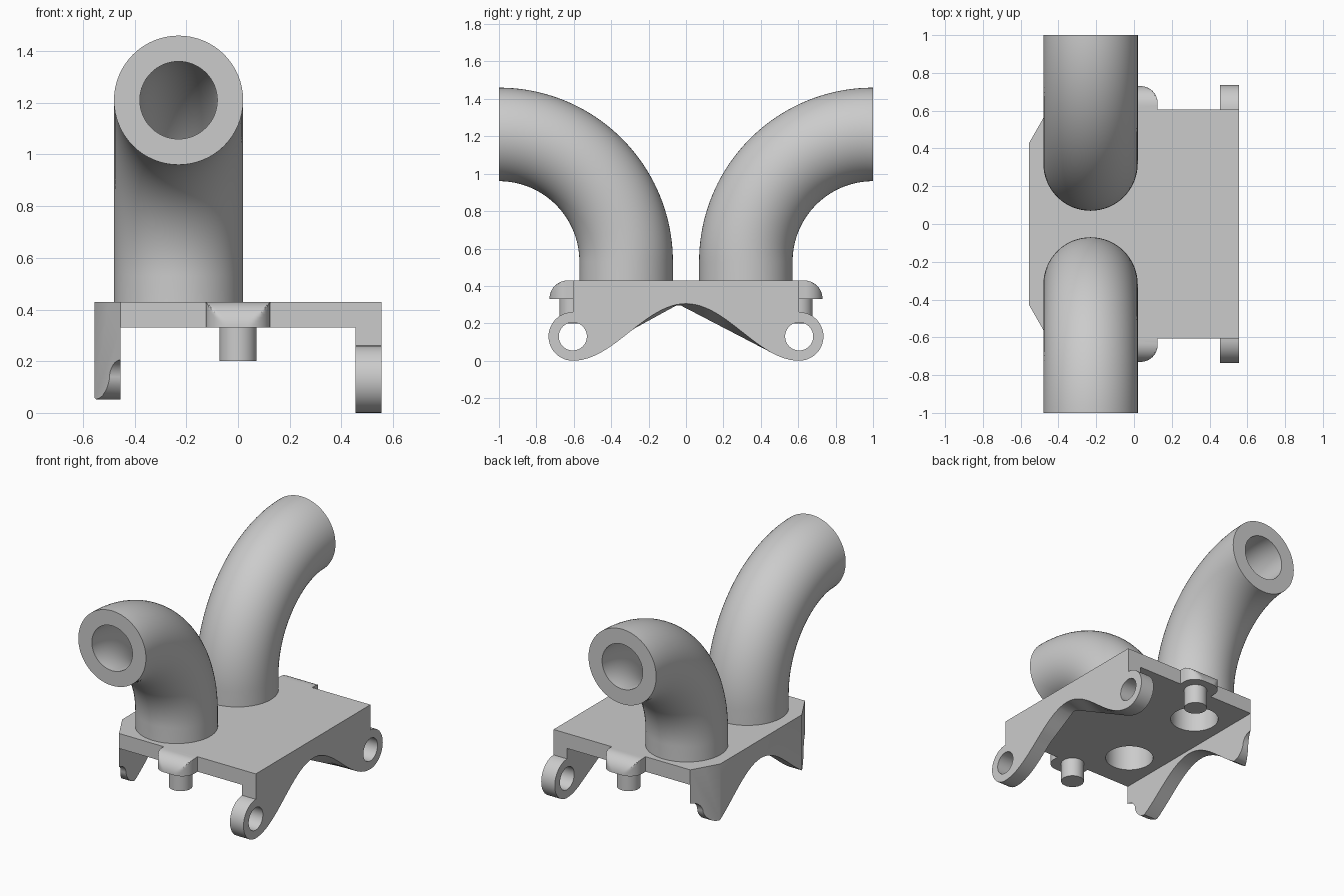
import bpy, bmesh, math
from math import sin, cos, pi

if "Cube" in bpy.data.objects:
    bpy.data.objects.remove(bpy.data.objects["Cube"])

grey = bpy.data.materials.new("light grey")
grey.diffuse_color = (0.6, 0.6, 0.6, 1)
grey.use_nodes = True
grey.node_tree.nodes["Principled BSDF"].inputs["Base Color"].default_value = grey.diffuse_color


def loft(name, rings, cyclic=False):
    """Skin a list of equal-length closed rings; cap the ends unless cyclic."""
    bm = bmesh.new()
    rows = [[bm.verts.new(p) for p in r] for r in rings]
    n = len(rows[0])
    for k in range(len(rows) if cyclic else len(rows) - 1):
        a, b = rows[k], rows[(k + 1) % len(rows)]
        for i in range(n):
            j = (i + 1) % n
            bm.faces.new((a[i], a[j], b[j], b[i]))
    if not cyclic:
        bm.faces.new(rows[0])
        bm.faces.new(rows[-1])
    bmesh.ops.recalc_face_normals(bm, faces=bm.faces[:])
    me = bpy.data.meshes.new(name)
    bm.to_mesh(me)
    bm.free()
    me.materials.append(grey)
    ob = bpy.data.objects.new(name, me)
    bpy.context.collection.objects.link(ob)
    return ob


def activate(ob):
    bpy.ops.object.select_all(action='DESELECT')
    ob.select_set(True)
    bpy.context.view_layer.objects.active = ob


def boolean(ob, other, op):
    """Apply a boolean and discard the helper."""
    other.hide_render = True
    m = ob.modifiers.new("cut", 'BOOLEAN')
    m.operation, m.solver, m.object = op, 'EXACT', other
    activate(ob)
    bpy.ops.object.modifier_apply(modifier=m.name)
    bpy.data.objects.remove(other)


def prism_z(name, pts, z0, z1):
    return loft(name, [[(x, y, z) for x, y in pts] for z in (z0, z1)])


def circle(cx, cy, r, n=64):
    return [(cx + r * cos(2 * pi * i / n), cy + r * sin(2 * pi * i / n)) for i in range(n)]


def arch(y):
    return 0.1525 * (1 + cos(pi * y / 0.605))


def inner_arch(y):
    """Inner edge of the right wall: the arch with two straight chords."""
    for a, b in ((-0.28, -0.04), (-0.04, 0.45)):
        if a < y < b:
            t = (y - a) / (b - a)
            return min(arch(y), arch(a) * (1 - t) + arch(b) * t)
    return arch(y)


def wall_profile(end, span, curve, n=48):
    """Arched underside, then the end outline, mirrored on the other side."""
    bottom = [(-span + 2 * span * i / n, curve(-span + 2 * span * i / n)) for i in range(n + 1)]
    return bottom + end + [(-y, z) for y, z in reversed(end)]


# Deck plate
deck = prism_z("bracket", [(-0.5, -0.605), (0.5, -0.605), (0.5, 0.605), (-0.5, 0.605)], 0.33, 0.43)

# Right wall with rounded ears
ear = [(0.605 + 0.13 * cos(a), 0.13 + 0.13 * sin(a))
       for a in (-pi / 2 + pi * i / 24 for i in range(1, 25))] + [(0.605, 0.43)]
right = loft("right_wall", [[(x, y, z) for y, z in wall_profile(ear, 0.605, f)]
                            for x, f in ((0.455, inner_arch), (0.555, arch))])
boolean(deck, right, 'UNION')

# Left wall with open notches in place of ears
notch = [(0.465, 0.058), (0.483, 0.066), (0.509, 0.09), (0.522, 0.11)]
notch += [(0.605 - 0.075 * cos(a), 0.13 + 0.075 * sin(a))
          for a in (pi / 2 * i / 12 for i in range(13))] + [(0.605, 0.43)]
left = loft("left_wall", [[(x, y, z) for y, z in wall_profile(notch, 0.44, arch)]
                          for x in (-0.555, -0.455)])
boolean(deck, left, 'UNION')

for s in (-1, 1):
    # Chamfered left corner, ear hole and pipe bore through the deck
    boolean(deck, prism_z("chamfer_cutter", [(-0.605, s * 0.3425), (-0.405, s * 0.6925),
                                             (-0.605, s * 0.6925)], -0.1, 0.6), 'DIFFERENCE')
    boolean(deck, loft("ear_cutter", [[(x, y, z) for y, z in circle(s * 0.605, 0.13, 0.075, 48)]
                                      for x in (0.4, 0.6)]), 'DIFFERENCE')
    boolean(deck, prism_z("bore_cutter", circle(-0.23, s * 0.32, 0.15), 0.2, 0.6), 'DIFFERENCE')
parts = [deck]

for s, side in ((-1, "front"), (1, "back")):
    # Hollow bent pipe: short straight foot, then a quarter bend
    path = [(0, -0.1)] + [(pi / 2 * i / 40, 0) for i in range(41)]
    rings = []
    for r, stations in ((0.25, path), (0.15, path[::-1])):
        for t, dz in stations:
            rings.append([(-0.23 + u, s * (1 - (0.68 + v) * cos(t)), 0.53 + dz + (0.68 + v) * sin(t))
                          for u, v in circle(0, 0, r)])
    parts.append(loft(side + "_pipe", rings, cyclic=True))

    # Peg and its rounded head on the deck edge
    parts.append(prism_z(side + "_peg", circle(0, s * 0.605, 0.072, 40), 0.2, 0.33))
    corner = [(0.035 + 0.09 * cos(a), 0.035 + 0.09 * sin(a))
              for a in (pi / 2 * i / 16 for i in range(17))]
    plan = [(0.125, 0)] + corner + [(-x, y) for x, y in reversed(corner)] + [(-0.125, 0)]
    layers = []
    for k in range(13):
        a = pi / 2 * k / 12
        reach = 0.025 + 0.1 * cos(a)
        layers.append([(x, s * (0.605 + min(y, reach)), 0.33 + 0.1 * sin(a)) for x, y in plan])
    parts.append(loft(side + "_peg_head", layers))

for ob in parts:
    activate(ob)
    bpy.ops.object.shade_smooth_by_angle(angle=math.radians(30))
